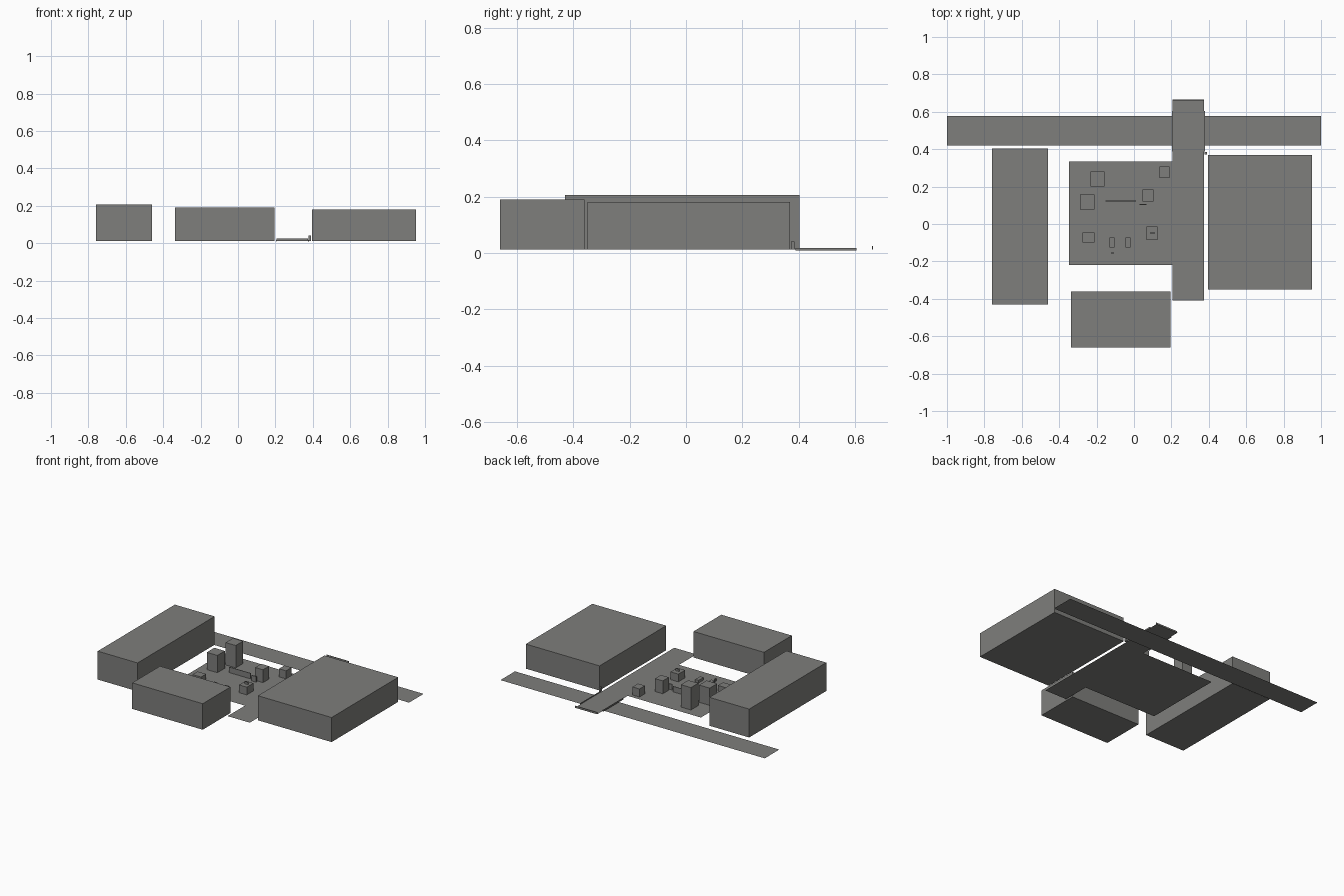
import bpy

# One flat grey for the whole site
grey = bpy.data.materials.new("concrete grey")
grey.diffuse_color = (0.21, 0.21, 0.20, 1)


def make(name, verts, faces):
    mesh = bpy.data.meshes.new(name)
    mesh.from_pydata(verts, [], faces)
    mesh.materials.append(grey)
    obj = bpy.data.objects.new(name, mesh)
    bpy.context.collection.objects.link(obj)
    return obj


def box(name, x0, x1, y0, y1, z0, z1):
    verts = [(x, y, z) for z in (z0, z1) for x, y in
             ((x0, y0), (x1, y0), (x1, y1), (x0, y1))]
    sides = [(i, (i + 1) % 4, (i + 1) % 4 + 4, i + 4) for i in range(4)]
    return make(name, verts, [(3, 2, 1, 0), (4, 5, 6, 7)] + sides)


def sheet(name, x0, x1, y0, y1, z):
    return make(name, [(x0, y0, z), (x1, y0, z), (x1, y1, z), (x0, y1, z)],
                [(0, 1, 2, 3)])


G = 0.012  # courtyard level

# Ground sheets
sheet("canal", -1, 1, 0.42, 0.577, 0.0)
sheet("courtyard", -0.347, 0.207, -0.22, 0.335, G)
sheet("road", 0.207, 0.375, -0.408, 0.665, G)

# Large surrounding buildings
box("left_building", -0.76, -0.459, -0.43, 0.403, G, 0.206)
box("front_building", -0.338, 0.195, -0.66, -0.36, G, 0.19)
box("right_building", 0.395, 0.953, -0.35, 0.37, G, 0.18)

# Bridge parapets, end barrier and roadside post
for side, x in (("left", 0.205), ("right", 0.377)):
    box(side + "_parapet", x - 0.002, x + 0.002, 0.388, 0.605, 0.008, 0.018)
box("end_barrier", 0.207, 0.375, 0.66, 0.663, G, 0.024)
box("roadside_post", 0.376, 0.389, 0.372, 0.386, G, 0.04)

# Small blocks standing in the courtyard: x0, x1, y0, y1, top
blocks = {
    "tower": (-0.233, -0.157, 0.20, 0.28, 0.165),
    "mid_tower": (-0.29, -0.21, 0.077, 0.158, 0.13),
    "low_hut": (-0.275, -0.21, -0.10, -0.045, 0.05),
    "corner_hut": (0.137, 0.19, 0.247, 0.307, 0.067),
    "tall_hut": (0.046, 0.105, 0.12, 0.185, 0.10),
    "chimney_hut": (0.067, 0.126, -0.085, -0.013, 0.065),
    "left_stall": (-0.13, -0.104, -0.126, -0.072, 0.03),
    "right_stall": (-0.045, -0.019, -0.126, -0.072, 0.03),
    "bollard": (-0.12, -0.11, -0.16, -0.15, 0.03),
    "long_wall": (-0.153, 0.01, 0.121, 0.125, 0.05),
    "short_wall": (0.03, 0.067, 0.101, 0.107, 0.05),
}
for name, (x0, x1, y0, y1, top) in blocks.items():
    box(name, x0, x1, y0, y1, G, top)

# Chimney on the hut roof
box("chimney", 0.085, 0.112, -0.051, -0.046, 0.065, 0.08)
